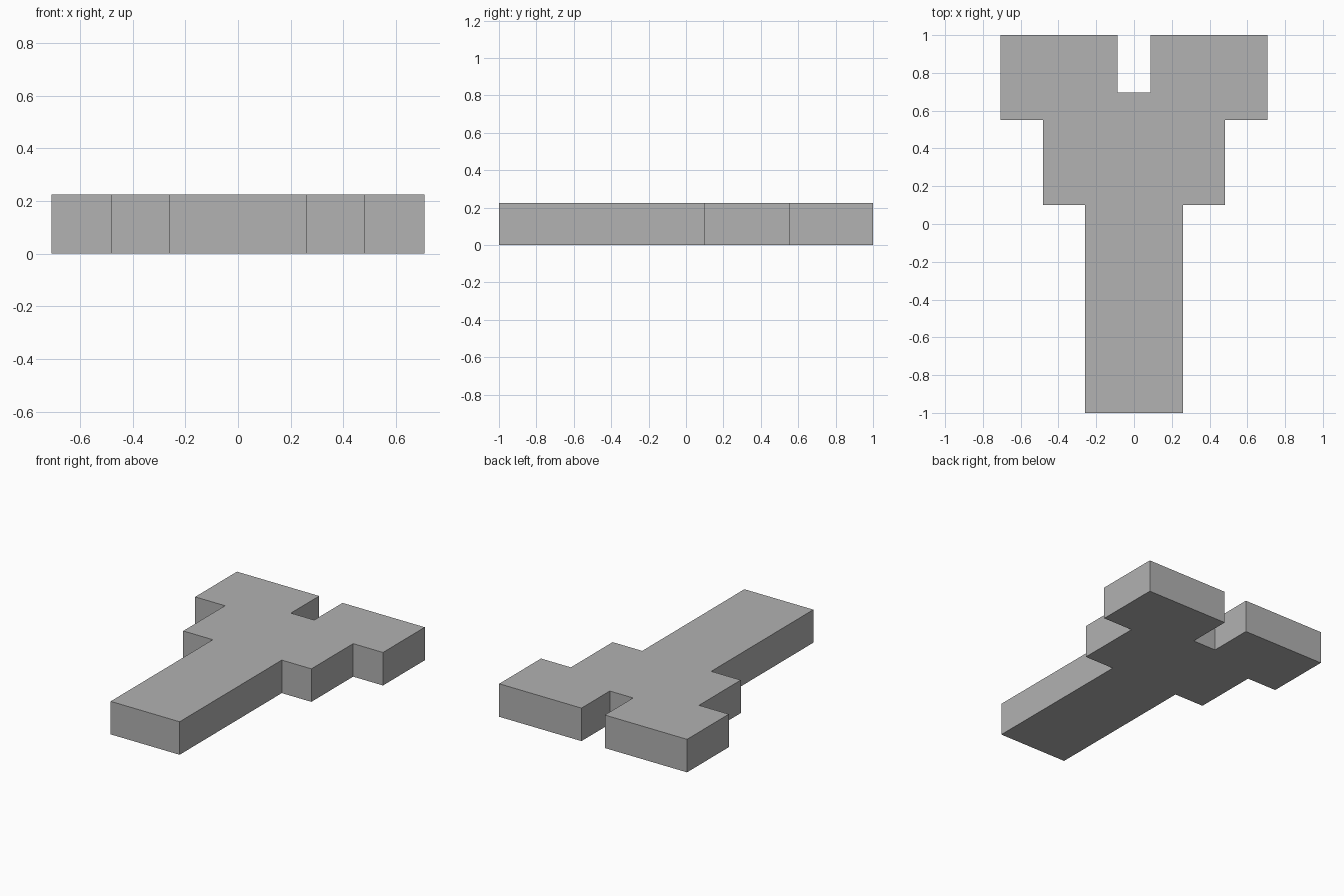
import bpy
import bmesh

cube = bpy.data.objects.get("Cube")
if cube:
    bpy.data.objects.remove(cube, do_unlink=True)

THICKNESS = 0.225

# Single grey material
grey = bpy.data.materials.new("plain_grey")
grey.use_nodes = True
colour = (0.445, 0.445, 0.445, 1)
grey.diffuse_color = colour
grey.node_tree.nodes["Principled BSDF"].inputs["Base Color"].default_value = colour

# Half outline: narrow stem, two steps outward, notch in the back edge
half = [(0.26, -1), (0.26, 0.1), (0.483, 0.1), (0.483, 0.55),
        (0.708, 0.55), (0.708, 1), (0.088, 1), (0.088, 0.695)]
outline = half + [(-x, y) for x, y in reversed(half)]

# Extrude the mirrored outline into a flat slab
bm = bmesh.new()
base = bm.faces.new([bm.verts.new((x, y, 0)) for x, y in outline])
slab = bmesh.ops.extrude_face_region(bm, geom=[base], use_keep_orig=True)
top = [v for v in slab["geom"] if isinstance(v, bmesh.types.BMVert)]
bmesh.ops.translate(bm, verts=top, vec=(0, 0, THICKNESS))
bmesh.ops.recalc_face_normals(bm, faces=bm.faces)

mesh = bpy.data.meshes.new("stepped_slab")
bm.to_mesh(mesh)
bm.free()
mesh.materials.append(grey)
bpy.context.collection.objects.link(bpy.data.objects.new("stepped_slab", mesh))
